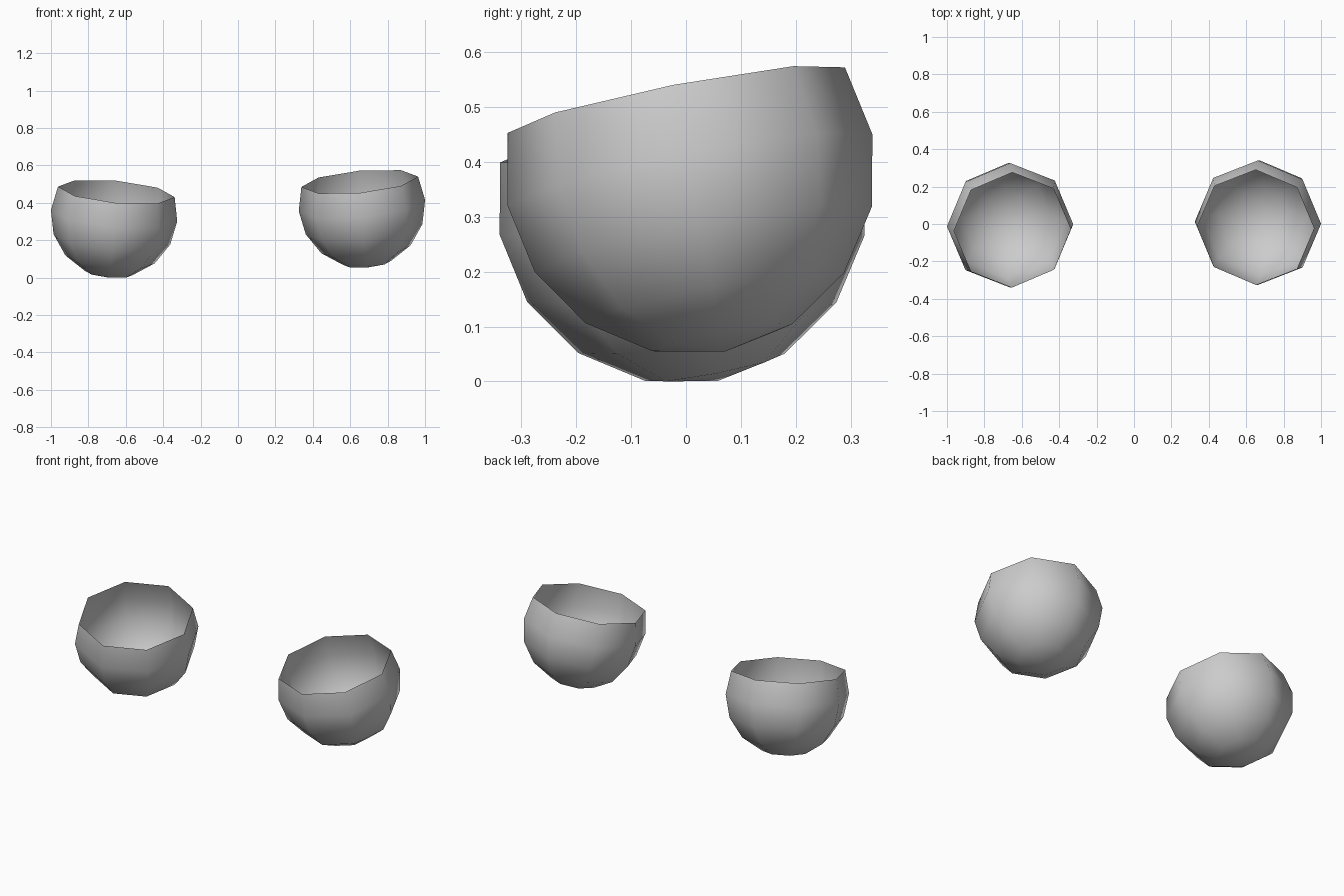
import bpy, bmesh
from math import radians
from mathutils import Matrix

if "Cube" in bpy.data.objects:
    bpy.data.objects.remove(bpy.data.objects["Cube"])

R = 0.339      # sphere radius
SEGMENTS = 8   # sides around each cup
RINGS = 8      # latitude steps of 22.5 degrees


def add_cup(name, centre, lean):
    # Low-poly sphere, opened one ring above its equator
    bm = bmesh.new()
    bmesh.ops.create_uvsphere(bm, u_segments=SEGMENTS, v_segments=RINGS, radius=R)
    upper = [v for v in bm.verts if v.co.z > 0.5 * R]
    bmesh.ops.delete(bm, geom=upper, context='VERTS')

    # Tip the opening forward and toward the middle
    tilt = Matrix.Rotation(radians(11), 4, 'X') @ Matrix.Rotation(radians(lean), 4, 'Y')
    bm.transform(Matrix.Translation(centre) @ tilt)
    for f in bm.faces:
        f.smooth = True

    mesh = bpy.data.meshes.new(name)
    bm.to_mesh(mesh)
    bm.free()
    obj = bpy.data.objects.new(name, mesh)
    bpy.context.collection.objects.link(obj)
    return obj


# Two open cups, the right one slightly higher
add_cup("left_cup", (-0.6625, -0.007, 0.332), 5.2)
add_cup("right_cup", (0.6625, 0.007, 0.386), -5.2)
